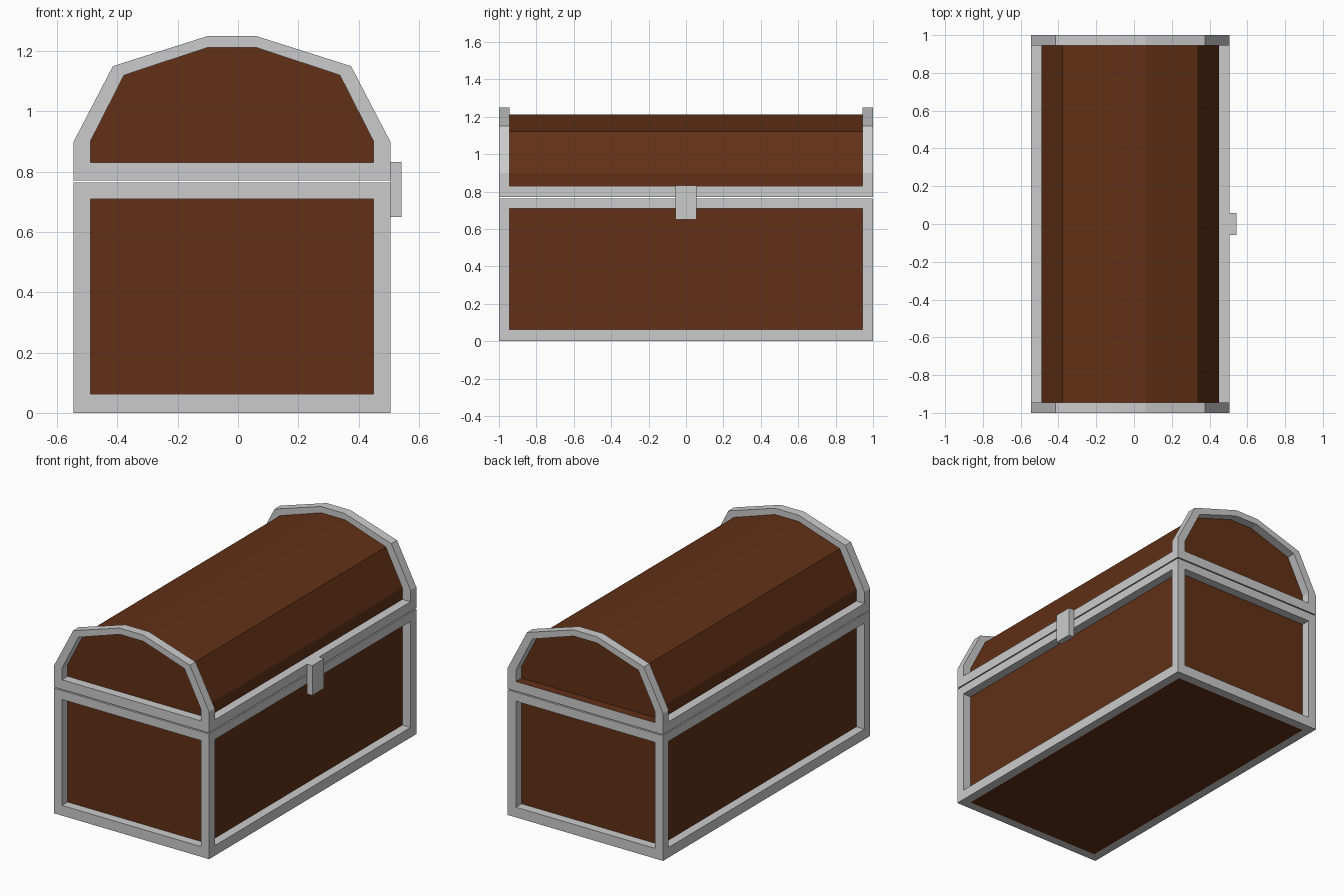
import bpy, bmesh

if "Cube" in bpy.data.objects:
    bpy.data.objects.remove(bpy.data.objects["Cube"])

XL, XR = -0.545, 0.505      # outer width of the box
IL, IR = -0.49, 0.45        # inner width (recessed panels)
Y, YI = 1.0, 0.945          # outer and inner half length
SPLIT, LID = 0.764, 0.771   # top of the base, underside of the lid


def material(name, color):
    m = bpy.data.materials.new(name)
    m.diffuse_color = color
    m.use_nodes = True
    m.node_tree.nodes["Principled BSDF"].inputs["Base Color"].default_value = m.diffuse_color
    return m


WOOD = material("wood", (0.12, 0.03, 0.008, 1))
METAL = material("metal", (0.8, 0.8, 0.8, 1))


def finish(bm, name, *mats):
    bmesh.ops.recalc_face_normals(bm, faces=bm.faces[:])
    mesh = bpy.data.meshes.new(name)
    bm.to_mesh(mesh)
    bm.free()
    for m in mats:
        mesh.materials.append(m)
    obj = bpy.data.objects.new(name, mesh)
    bpy.context.collection.objects.link(obj)
    return obj


def bridge(bm, a, b):
    """Quads between two closed loops of vertices."""
    n = len(a)
    return [bm.faces.new((a[i], a[(i + 1) % n], b[(i + 1) % n], b[i])) for i in range(n)]


def prism(name, profile, y0, y1, mat):
    """Solid extrusion of an x-z profile along y."""
    bm = bmesh.new()
    a, b = [[bm.verts.new((x, y, z)) for x, z in profile] for y in (y0, y1)]
    bridge(bm, a, b)
    bm.faces.new(a)
    bm.faces.new(b)
    return finish(bm, name, mat)


def ring(name, outer, inner, y0, y1, wood_sill=False):
    """Flat frame between two x-z profiles, extruded along y."""
    bm = bmesh.new()
    oa, ob, ia, ib = [[bm.verts.new((x, y, z)) for x, z in p]
                      for p in (outer, inner) for y in (y0, y1)]
    bridge(bm, oa, ob)
    inside = bridge(bm, ia, ib)
    bridge(bm, oa, ia)
    bridge(bm, ob, ib)
    if wood_sill:
        inside[-1].material_index = 1
    return finish(bm, name, METAL, WOOD)


def rect(x0, x1, z0, z1):
    return [(x0, z0), (x0, z1), (x1, z1), (x1, z0)]


# profiles of the arched lid
lid_outer = [(XL, LID), (XL, 0.9), (-0.415, 1.15), (-0.10, 1.25),
             (0.06, 1.25), (0.375, 1.15), (XR, 0.9), (XR, LID)]
lid_inner = [(IL, 0.83), (IL, 0.9), (-0.378, 1.12), (-0.10, 1.212),
             (0.06, 1.212), (0.338, 1.12), (IR, 0.9), (IR, 0.83)]
lid_wood = [(IL, LID)] + lid_inner[1:-1] + [(IR, LID)]

# wooden cores
prism("base_wood", rect(IL, IR, 0, SPLIT), -YI, YI, WOOD)
prism("lid_wood", lid_wood, -YI, YI, WOOD)

# metal frames on both ends
for end, y0, y1 in (("front", -Y, -YI), ("back", YI, Y)):
    ring(f"base_frame_{end}", rect(XL, XR, 0, SPLIT), rect(IL, IR, 0.062, 0.71), y0, y1)
    ring(f"lid_frame_{end}", lid_outer, lid_inner, y0, y1, wood_sill=(end == "back"))

# long metal rails on both sides
for side, x0, x1 in (("left", XL, IL), ("right", IR, XR)):
    prism(f"bottom_rail_{side}", rect(x0, x1, 0, 0.062), -YI, YI, METAL)
    prism(f"top_rail_{side}", rect(x0, x1, 0.71, SPLIT), -YI, YI, METAL)
    prism(f"lid_rail_{side}", rect(x0, x1, LID, 0.83), -YI, YI, METAL)

# latch
prism("latch", rect(XR, 0.542, 0.65, 0.832), -0.057, 0.057, METAL)
